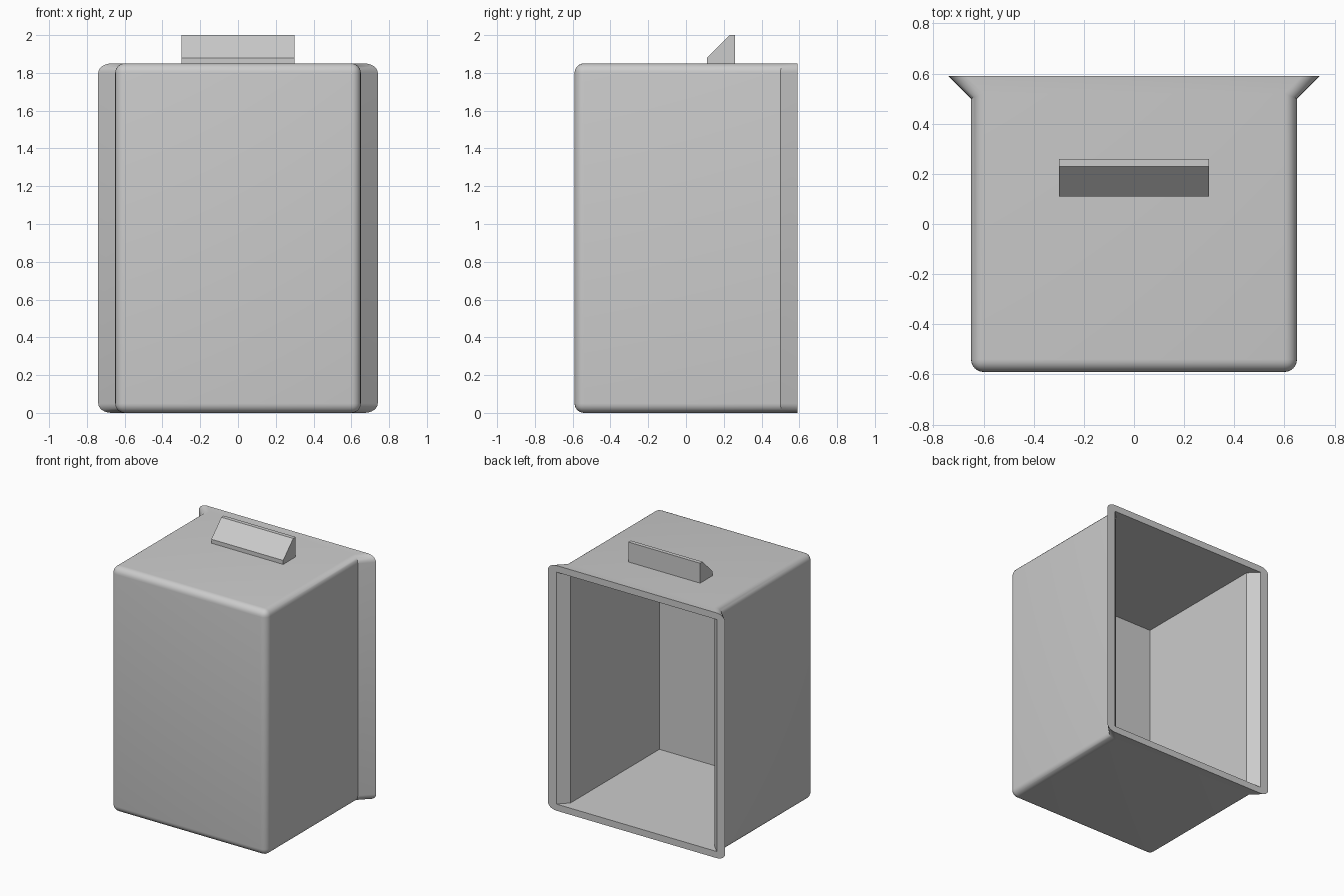
import bpy, bmesh

cube = bpy.data.objects.get("Cube")
if cube:
    bpy.data.objects.remove(cube, do_unlink=True)

GREY = (0.6, 0.6, 0.6, 1)
grey = bpy.data.materials.new("plain_grey")
grey.use_nodes = True
grey.diffuse_color = GREY
grey.node_tree.nodes["Principled BSDF"].inputs["Base Color"].default_value = GREY

HEIGHT, BACK, ROUND, WALL = 1.85, 0.59, 0.05, 0.05


def prism(bm, points, depth):
    """Extrude a closed outline of 3D points along a vector."""
    base = bm.faces.new([bm.verts.new(p) for p in points])
    ext = bmesh.ops.extrude_face_region(bm, geom=[base], use_keep_orig=True)
    top = [v for v in ext["geom"] if isinstance(v, bmesh.types.BMVert)]
    bmesh.ops.translate(bm, vec=depth, verts=top)
    bmesh.ops.recalc_face_normals(bm, faces=bm.faces[:])


def at_back(edge_or_face):
    return all(abs(v.co.y - BACK) < 1e-4 for v in edge_or_face.verts)


def open_back(bm):
    rear = [f for f in bm.faces if at_back(f)]
    bmesh.ops.delete(bm, geom=rear, context="FACES_ONLY")


def flared_outline(side, kink_y, rim_x, front_y, z):
    """Plan outline: straight sides flaring outward at the back."""
    half = [(side, front_y), (side, kink_y), (rim_x, BACK)]
    return [(x, y, z) for x, y in half] + [(-x, y, z) for x, y in reversed(half)]


def make_object(name, bm):
    mesh = bpy.data.meshes.new(name)
    bm.to_mesh(mesh)
    bm.free()
    mesh.materials.append(grey)
    obj = bpy.data.objects.new(name, mesh)
    bpy.context.collection.objects.link(obj)
    return obj


# Outer shell with rounded edges, sharp at the rear rim and flare crease
bm = bmesh.new()
prism(bm, flared_outline(0.65, 0.5, 0.74, -0.59, 0), (0, 0, HEIGHT))
rounded = []
for e in bm.edges:
    a, b = (v.co for v in e.verts)
    upright = abs(a.z - b.z) > 0.1
    if not at_back(e) and (not upright or a.y < 0):
        rounded.append(e)
bmesh.ops.bevel(bm, geom=rounded, offset=ROUND, segments=6, profile=0.5,
                affect="EDGES", clamp_overlap=True)
open_back(bm)

# Sharp-edged inner cavity, then a flat rim joining both skins
inner = bmesh.new()
prism(inner, flared_outline(0.65 - WALL, 0.52, 0.67, -0.59 + WALL, WALL),
      (0, 0, HEIGHT - 2 * WALL))
open_back(inner)
bmesh.ops.reverse_faces(inner, faces=inner.faces[:])
temp = bpy.data.meshes.new("cavity_temp")
inner.to_mesh(temp)
inner.free()
bm.from_mesh(temp)
bpy.data.meshes.remove(temp)
rim = [e for e in bm.edges if e.is_boundary]
bmesh.ops.bridge_loops(bm, edges=rim)
bmesh.ops.recalc_face_normals(bm, faces=bm.faces[:])
housing = make_object("housing", bm)

bpy.ops.object.select_all(action="DESELECT")
housing.select_set(True)
bpy.context.view_layer.objects.active = housing
bpy.ops.object.shade_smooth_by_angle(angle=0.6)

# Wedge-shaped grip on the top
bm = bmesh.new()
profile = [(0.11, HEIGHT), (0.11, 1.88), (0.23, 2), (0.26, 2), (0.26, HEIGHT)]
prism(bm, [(-0.3, y, z) for y, z in profile], (0.6, 0, 0))
make_object("top_grip", bm)
